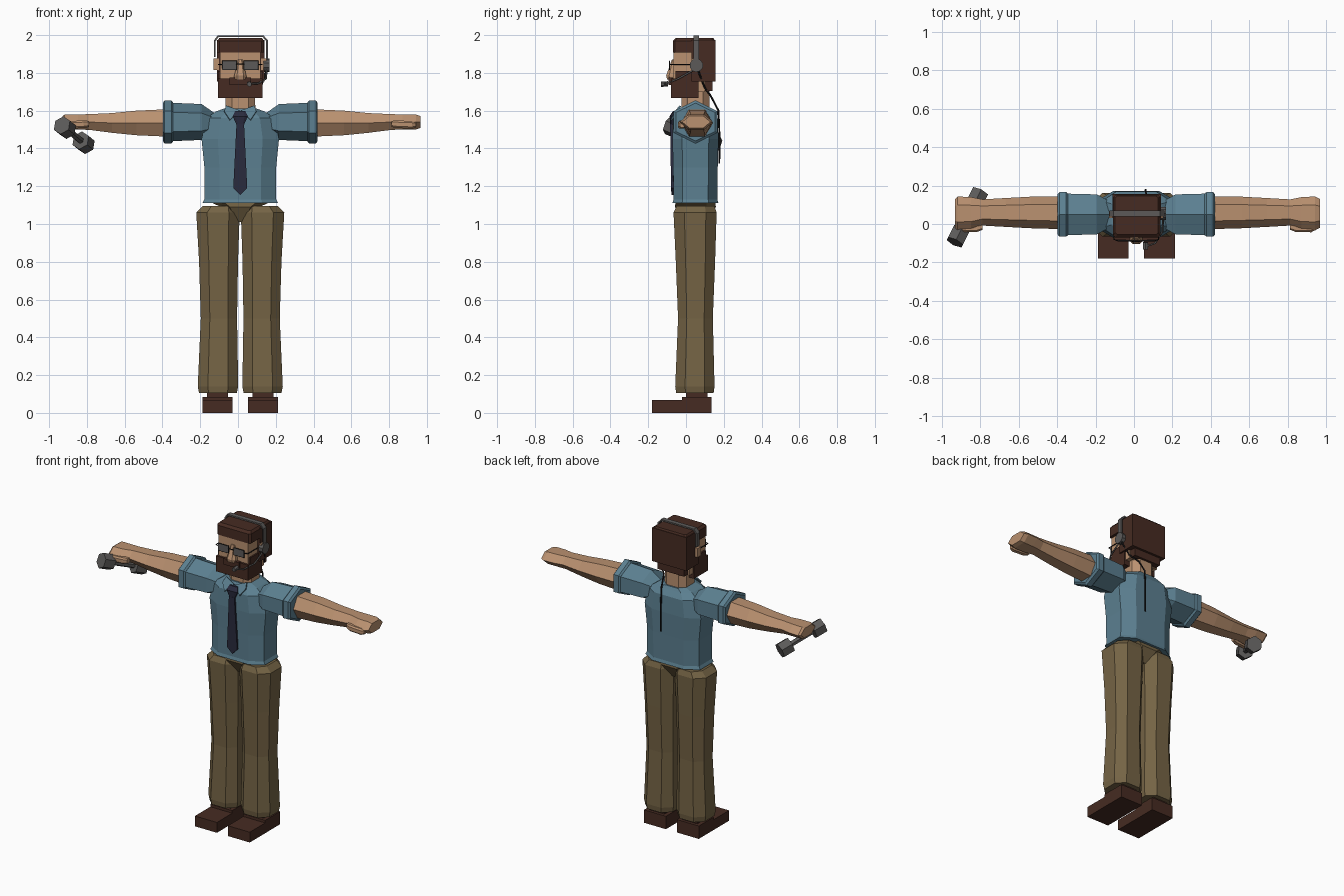
import bpy, bmesh, math
from mathutils import Vector

old = bpy.data.objects.get("Cube")
if old:
    bpy.data.objects.remove(old, do_unlink=True)

CX, CY = 0.012, 0.05  # body centre line


def material(name, r, g, b):
    lin = [((c / 255 + 0.055) / 1.055) ** 2.4 for c in (r, g, b)] + [1]
    m = bpy.data.materials.new(name)
    m.use_nodes = True
    m.diffuse_color = lin
    m.node_tree.nodes["Principled BSDF"].inputs["Base Color"].default_value = lin
    return m


SHIRT = material("blue shirt", 92, 128, 145)
KHAKI = material("khaki cloth", 117, 100, 69)
SKIN = material("skin", 186, 145, 112)
BROWN = material("dark brown", 70, 43, 34)
GREY = material("grey metal", 92, 90, 89)
NAVY = material("navy tie", 42, 43, 62)
BLACK = material("black cable", 24, 23, 24)


def finish(name, bm, mat):
    bmesh.ops.recalc_face_normals(bm, faces=bm.faces)
    mesh = bpy.data.meshes.new(name)
    bm.to_mesh(mesh)
    bm.free()
    mesh.materials.append(mat)
    ob = bpy.data.objects.new(name, mesh)
    bpy.context.collection.objects.link(ob)
    return ob


def octagon(f=0.55):
    return [(f, -1), (1, -f), (1, f), (f, 1), (-f, 1), (-1, f), (-1, -f), (-f, -1)]


def regular(n, turn=0.0):
    return [(math.cos(turn + i * math.tau / n), math.sin(turn + i * math.tau / n)) for i in range(n)]


def loft(name, mat, shape, stations, place):
    """Skin a cross-section through stations (t, centre u, centre v, radius u, radius v)."""
    bm = bmesh.new()
    rings = [[bm.verts.new(place(t, cu + u * ru, cv + v * rv)) for u, v in shape]
             for t, cu, cv, ru, rv in stations]
    for a, b in zip(rings, rings[1:]):
        for i in range(len(shape)):
            j = (i + 1) % len(shape)
            bm.faces.new((a[i], a[j], b[j], b[i]))
    bm.faces.new(rings[0])
    bm.faces.new(rings[-1])
    return finish(name, bm, mat)


def upright(t, u, v):
    return (u, v, t)


def sideways(side):
    return lambda t, u, v: (CX + side * t, u, v)


def box(name, mat, lo, hi):
    bm = bmesh.new()
    bmesh.ops.create_cube(bm, size=1)
    for v in bm.verts:
        v.co = [l + (c + 0.5) * (h - l) for c, l, h in zip(v.co, lo, hi)]
    return finish(name, bm, mat)


def plate(name, mat, points, thick):
    bm = bmesh.new()
    bm.faces.new([bm.verts.new(p) for p in points])
    ob = finish(name, bm, mat)
    mod = ob.modifiers.new("thickness", "SOLIDIFY")
    mod.thickness, mod.offset = thick, 0
    return ob


def rod(name, mat, start, end, radius, sides=6):
    a, b = Vector(start), Vector(end)
    bm = bmesh.new()
    bmesh.ops.create_cone(bm, cap_ends=True, segments=sides, radius1=radius,
                          radius2=radius, depth=(b - a).length)
    turn = (b - a).to_track_quat("Z", "Y")
    for v in bm.verts:
        v.co = turn @ v.co + (a + b) / 2
    return finish(name, bm, mat)


def wire(name, mat, points, radius):
    cu = bpy.data.curves.new(name, "CURVE")
    cu.dimensions = "3D"
    cu.bevel_depth, cu.bevel_resolution = radius, 1
    sp = cu.splines.new("POLY")
    sp.points.add(len(points) - 1)
    for p, co in zip(sp.points, points):
        p.co = (*co, 1)
    cu.materials.append(mat)
    ob = bpy.data.objects.new(name, cu)
    bpy.context.collection.objects.link(ob)


# Legs, shoes, sleeves and arms
for side, label in ((1, "left"), (-1, "right")):
    x = CX + side * 0.118
    loft(label + "_trouser_leg", KHAKI, octagon(0.5), [
        (0.105, x, 0.047, 0.100, 0.099), (0.14, x, 0.047, 0.107, 0.104),
        (0.5, x - side * 0.005, 0.05, 0.096, 0.092),
        (0.8, x - side * 0.003, 0.05, 0.103, 0.104),
        (1.06, x, 0.048, 0.115, 0.114), (1.095, x - side * 0.01, 0.05, 0.09, 0.1)], upright)
    sx = CX + side * 0.12
    box(label + "_ankle", BROWN, (sx - 0.055, 0, 0.07), (sx + 0.055, 0.115, 0.13))
    box(label + "_shoe_heel", BROWN, (sx - 0.08, -0.02, 0), (sx + 0.08, 0.135, 0.085))
    box(label + "_shoe_toe", BROWN, (sx - 0.08, -0.18, 0), (sx + 0.08, -0.02, 0.068))

    hexagon = regular(6, math.pi / 6)
    loft(label + "_sleeve", SHIRT, hexagon, [
        (0.14, CY, 1.535, 0.08, 0.055), (0.205, CY, 1.54, 0.12, 0.095),
        (0.375, CY, 1.54, 0.125, 0.102)], sideways(side))
    loft(label + "_cuff", SHIRT, hexagon, [
        (0.355, CY, 1.54, 0.125, 0.102), (0.365, CY, 1.54, 0.134, 0.115),
        (0.4, CY, 1.54, 0.134, 0.115), (0.41, CY, 1.54, 0.12, 0.1)], sideways(side))
    end = 0.955 if side > 0 else 0.942
    loft(label + "_arm", SKIN, regular(6), [
        (0.38, 0.058, 1.535, 0.085, 0.084), (0.55, 0.06, 1.535, 0.082, 0.075),
        (0.68, 0.06, 1.535, 0.075, 0.06), (0.8, 0.06, 1.54, 0.068, 0.048),
        (0.86, 0.055, 1.54, 0.085, 0.046), (0.93, 0.055, 1.54, 0.088, 0.045),
        (end, 0.055, 1.54, 0.075, 0.036)], sideways(side))
    loft(label + "_thumb", SKIN, octagon(), [
        (0.8, -0.015, 1.53, 0.015, 0.016), (0.83, -0.022, 1.528, 0.02, 0.02),
        (0.91, -0.024, 1.525, 0.019, 0.02), (0.93, -0.02, 1.525, 0.012, 0.014)], sideways(side))

# Hips
loft("hips", KHAKI, octagon(), [
    (1.01, CX, CY, 0.04, 0.06), (1.09, CX, CY, 0.1, 0.108),
    (1.125, CX, CY, 0.18, 0.105)], upright)

# Shirt body and collar
loft("shirt", SHIRT, octagon(0.58), [
    (1.11, CX, CY, 0.2, 0.122), (1.13, CX, CY, 0.19, 0.116),
    (1.3, CX, CY, 0.19, 0.118), (1.45, CX, CY, 0.205, 0.122),
    (1.56, CX, CY, 0.18, 0.118), (1.595, CX, CY, 0.13, 0.095),
    (1.612, CX, CY, 0.085, 0.085)], upright)
for side in (1, -1):
    plate("collar_flap", SHIRT, [
        (CX + side * 0.005, -0.05, 1.6), (CX + side * 0.075, -0.03, 1.625),
        (CX + side * 0.085, -0.055, 1.595), (CX + side * 0.055, -0.078, 1.55)], 0.009)

# Tie
loft("tie_knot", NAVY, octagon(0.6), [
    (1.525, 0.012, -0.072, 0.02, 0.011), (1.57, 0.012, -0.072, 0.04, 0.015),
    (1.597, 0.012, -0.055, 0.028, 0.015)], upright)
plate("tie_blade", NAVY, [
    (CX - 0.02, -0.078, 1.53), (CX + 0.02, -0.078, 1.53), (CX + 0.037, -0.073, 1.19),
    (CX, -0.071, 1.153), (CX - 0.037, -0.073, 1.19)], 0.012)

# Neck, head and face
loft("neck", SKIN, octagon(), [
    (1.57, CX, CY, 0.08, 0.075), (1.75, CX, CY, 0.078, 0.075)], upright)
box("head", SKIN, (-0.095, -0.066, 1.70), (0.12, 0.1, 1.93))
loft("nose", SKIN, octagon(), [
    (1.765, CX, -0.07, 0.032, 0.03), (1.785, CX, -0.07, 0.032, 0.035),
    (1.87, CX, -0.065, 0.012, 0.01)], upright)
for x in (-0.115, 0.137):
    box("ear", SKIN, (x - 0.015, 0.03, 1.815), (x + 0.015, 0.065, 1.875))

# Hair and beard
loft("hair_top", BROWN, octagon(0.9), [
    (1.908, 0.014, 0.042, 0.124, 0.112), (1.97, 0.014, 0.042, 0.124, 0.112),
    (1.985, 0.014, 0.045, 0.112, 0.1)], upright)
box("hair_back", BROWN, (-0.112, 0.03, 1.755), (0.14, 0.155, 1.975))
box("hair_nape", BROWN, (-0.085, 0.085, 1.705), (0.11, 0.14, 1.76))
box("beard", BROWN, (-0.105, -0.08, 1.668), (0.13, 0.065, 1.77))
for x in (-0.099, 0.123):
    box("sideburn", BROWN, (x - 0.007, -0.055, 1.765), (x + 0.007, 0.04, 1.81))
box("moustache", BROWN, (-0.045, -0.092, 1.735), (0.07, -0.07, 1.775))

# Spectacles
for side in (1, -1):
    x = CX + side * 0.057
    box("spectacle_lens", GREY, (x - 0.036, -0.091, 1.818), (x + 0.036, -0.084, 1.862))
    corners = [(x + a * 0.037, -0.088, 1.84 + b * 0.023)
               for a, b in ((-1, -1), (1, -1), (1, 1), (-1, 1), (-1, -1))]
    wire("spectacle_rim", BLACK, corners, 0.003)
    wire("spectacle_arm", BLACK, [(x + side * 0.037, -0.088, 1.845), (CX + side * 0.116, -0.08, 1.845),
                                  (CX + side * 0.116, 0.035, 1.845)], 0.003)
wire("spectacle_bridge", BLACK, [(CX - 0.022, -0.09, 1.848), (CX + 0.022, -0.09, 1.848)], 0.003)

# Headset band, as a strip with thickness
path = [(-0.123, 1.885), (-0.123, 1.97), (-0.105, 1.994), (0.133, 1.994), (0.154, 1.97), (0.154, 1.84)]
bm = bmesh.new()
strip = [[bm.verts.new((x, y, z)) for y in (0.04, 0.07)] for x, z in path]
for a, b in zip(strip, strip[1:]):
    bm.faces.new((a[0], a[1], b[1], b[0]))
band = finish("headset_band", bm, GREY)
solid = band.modifiers.new("thickness", "SOLIDIFY")
solid.thickness, solid.offset = 0.01, 0

# Ear cup, microphone and cable
rod("headset_ear_cup", GREY, (0.135, 0.055, 1.84), (0.166, 0.055, 1.84), 0.036, 10)
wire("microphone_boom", GREY, [(0.152, 0.04, 1.815), (0.148, -0.04, 1.77),
                               (0.11, -0.1, 1.745), (0.065, -0.115, 1.742)], 0.005)
rod("microphone", GREY, (0.06, -0.132, 1.74), (0.06, -0.095, 1.742), 0.014)
wire("headset_cable", BLACK, [(0.15, 0.065, 1.81), (0.12, 0.1, 1.72), (0.07, 0.13, 1.68),
                              (0.06, 0.172, 1.6), (0.06, 0.178, 1.45), (0.06, 0.176, 1.32)], 0.005)

# Dumbbell held in the right hand
axis = Vector((0.42, 0.84, -0.34)).normalized()
middle = Vector((-0.867, 0.035, 1.47))
rod("dumbbell_bar", GREY, middle - axis * 0.11, middle + axis * 0.11, 0.018)
for s in (1, -1):
    rod("dumbbell_weight", GREY, middle + axis * 0.08 * s, middle + axis * 0.155 * s, 0.05)
